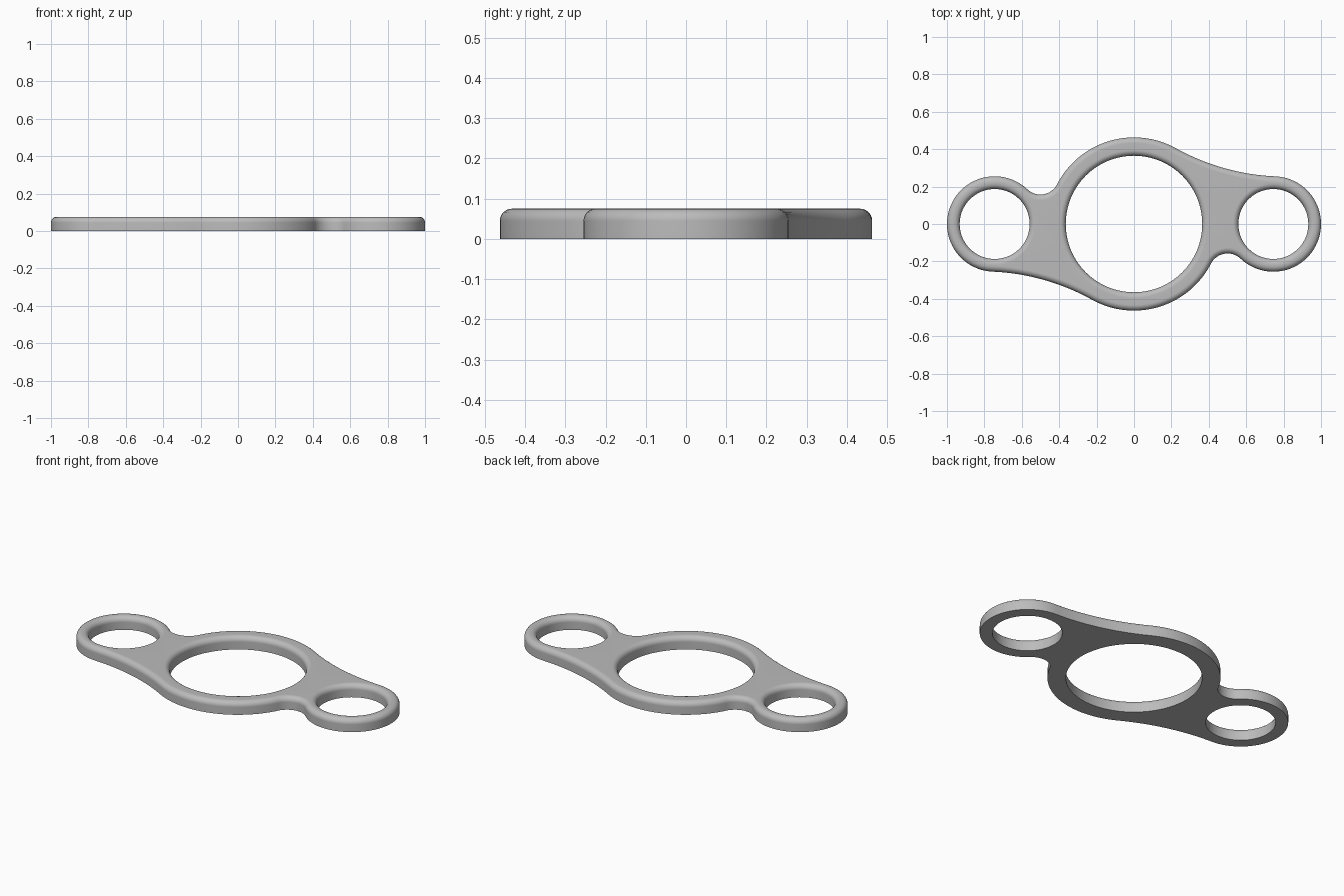
import bpy
import bmesh
from math import sin, cos, pi, sqrt
from mathutils import Vector

if "Cube" in bpy.data.objects:
    bpy.data.objects.remove(bpy.data.objects["Cube"], do_unlink=True)

HEIGHT = 0.075
ROUND = 0.03            # rounding of the upper edges
HUB, HUB_HOLE = 0.463, 0.365
LOBE, LOBE_HOLE = 0.255, 0.187
LOBE_X = 1 - LOBE
SWEEP, NECK = 1.2, 0.1  # blend radii of the long and short sides
STEPS = 6

# One flat material
grey = bpy.data.materials.new("plain grey")
grey.use_nodes = True
colour = (0.5, 0.5, 0.5, 1)
grey.diffuse_color = colour
grey.node_tree.nodes["Principled BSDF"].inputs["Base Color"].default_value = colour


def blend_centre(r, side):
    """Centre of an arc of radius r touching both the hub and the lobe."""
    a, b = HUB + r, LOBE + r
    x = (a * a - b * b + LOBE_X ** 2) / (2 * LOBE_X)
    return Vector((x, side * sqrt(a * a - x * x)))


def angle(v):
    from_x = Vector((1, 0))
    return -from_x.angle_signed(v)


def arc(centre, r, start, end, n):
    angles = [start + (end - start) * i / n for i in range(n)]
    return [centre + r * Vector((cos(t), sin(t))) for t in angles]


def outline(inset):
    """Outer contour moved inward; the second half is a half turn of the first."""
    lobe = Vector((LOBE_X, 0))
    sweep, neck = blend_centre(SWEEP, 1), blend_centre(NECK, -1)
    half = arc(lobe, LOBE - inset, angle(neck - lobe), angle(sweep - lobe), 48)
    half += arc(sweep, SWEEP + inset, angle(lobe - sweep), angle(-sweep), 24)
    half += arc(Vector((0, 0)), HUB - inset, angle(sweep), angle(-neck), 32)
    half += arc(-neck, NECK + inset, angle(neck), angle(neck - lobe), 20)
    return half + [-p for p in half]


def hole(x, r):
    return lambda inset: arc(Vector((x, 0)), r + inset, 0, 2 * pi, 80)


# Wall section: straight side, then a quarter round into the top
section = [(0, 0)]
for i in range(STEPS + 1):
    t = pi / 2 * i / STEPS
    section.append((ROUND * (1 - cos(t)), HEIGHT - ROUND * (1 - sin(t))))

bm = bmesh.new()
top_edges, bottom_edges = [], []
contours = [outline, hole(0, HUB_HOLE), hole(LOBE_X, LOBE_HOLE), hole(-LOBE_X, LOBE_HOLE)]

# Outer wall and hole walls
for contour in contours:
    rings = [[bm.verts.new((p.x, p.y, z)) for p in contour(inset)] for inset, z in section]
    n = len(rings[0])
    for low, high in zip(rings, rings[1:]):
        for i in range(n):
            j = (i + 1) % n
            bm.faces.new((low[i], low[j], high[j], high[i]))
    for ring, edges in ((rings[0], bottom_edges), (rings[-1], top_edges)):
        edges += [bm.edges.get((ring[i], ring[(i + 1) % n])) for i in range(n)]

# Flat top and bottom between the contours
for edges, up in ((top_edges, 1), (bottom_edges, -1)):
    bmesh.ops.triangle_fill(bm, edges=edges, use_beauty=True, normal=(0, 0, up))
bmesh.ops.recalc_face_normals(bm, faces=bm.faces)

mesh = bpy.data.meshes.new("gasket_plate")
bm.to_mesh(mesh)
bm.free()
mesh.materials.append(grey)
plate = bpy.data.objects.new("gasket_plate", mesh)
bpy.context.collection.objects.link(plate)

# Smooth rounded edges, crisp bottom edge, even flat faces
bpy.ops.object.select_all(action="DESELECT")
plate.select_set(True)
bpy.context.view_layer.objects.active = plate
bpy.ops.object.shade_smooth_by_angle(angle=pi / 6)
weighted = plate.modifiers.new("even_normals", "WEIGHTED_NORMAL")
weighted.keep_sharp = True
